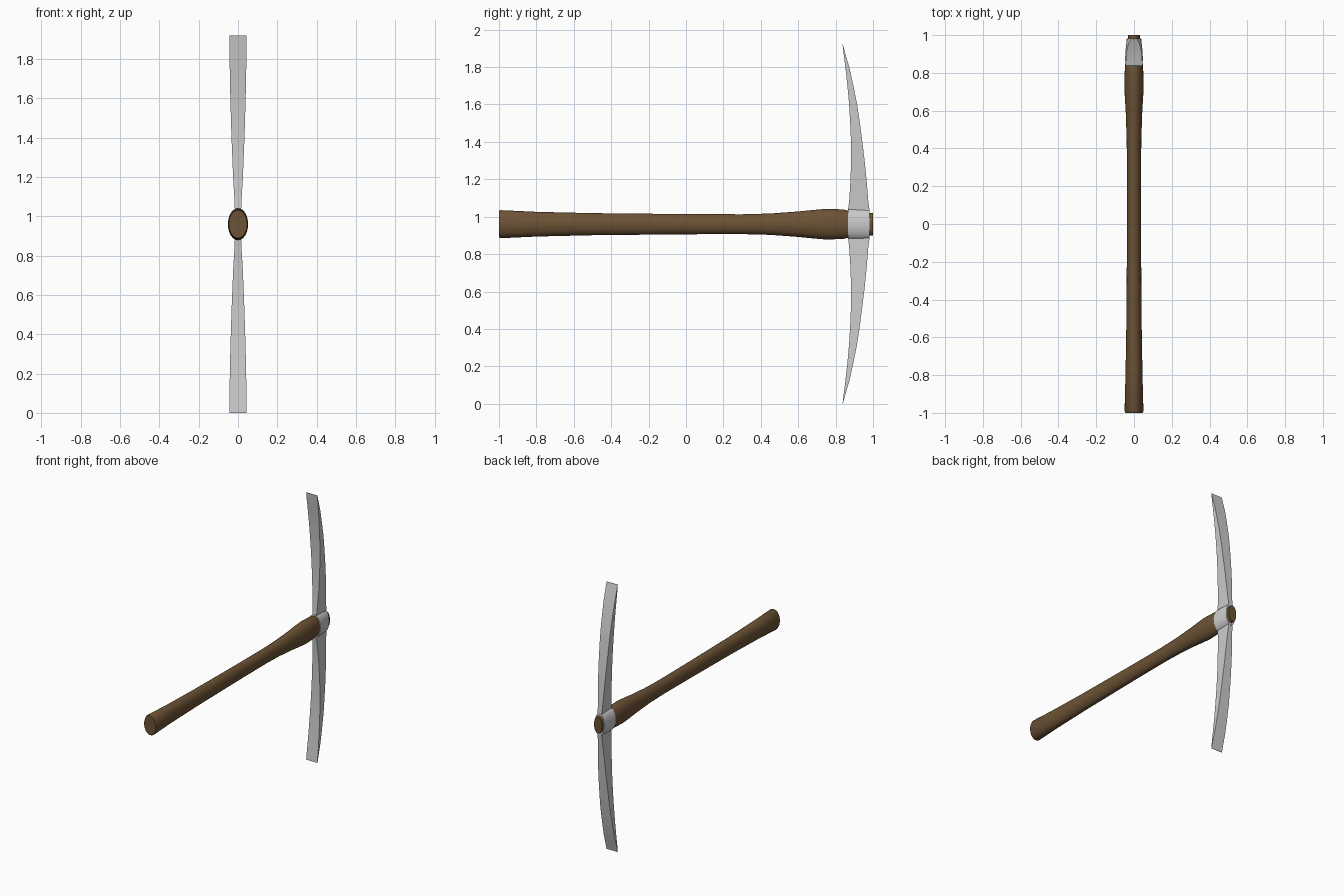
import bpy, bmesh
from math import sin, cos, pi

if "Cube" in bpy.data.objects:
    bpy.data.objects.remove(bpy.data.objects["Cube"])

ZC = 0.96  # height of the handle axis


def ellipse(rx, rz, y, n=32):
    return [(rx * cos(2 * pi * i / n), y, ZC + rz * sin(2 * pi * i / n)) for i in range(n)]


def loft(name, rings, angle, mat=None, closed=False):
    """Skin a row of rings; cap the ends, or join last ring to first."""
    bm = bmesh.new()
    vs = [[bm.verts.new(p) for p in r] for r in rings]
    n = len(vs[0])
    pairs = list(zip(vs, vs[1:])) + ([(vs[-1], vs[0])] if closed else [])
    for a, b in pairs:
        for i in range(n):
            j = (i + 1) % n
            bm.faces.new((a[i], a[j], b[j], b[i]))
    if not closed:
        bm.faces.new(vs[0])
        bm.faces.new(vs[-1])
    bmesh.ops.recalc_face_normals(bm, faces=bm.faces)
    me = bpy.data.meshes.new(name)
    bm.to_mesh(me)
    bm.free()
    ob = bpy.data.objects.new(name, me)
    bpy.context.collection.objects.link(ob)
    if mat:
        me.materials.append(mat)
    bpy.ops.object.select_all(action='DESELECT')
    ob.select_set(True)
    bpy.context.view_layer.objects.active = ob
    bpy.ops.object.shade_smooth_by_angle(angle=angle)
    return ob


wood = bpy.data.materials.new("wood")
wood.diffuse_color = (0.15, 0.085, 0.035, 1)
wood.use_nodes = True
wood.node_tree.nodes["Principled BSDF"].inputs["Base Color"].default_value = wood.diffuse_color

# Wooden handle: y, half width, half height
handle = [(-1.0, .046, .070), (-.99, .050, .075), (-.8, .045, .066), (-.5, .040, .059),
          (0, .037, .054), (.3, .037, .053), (.45, .039, .057), (.6, .044, .068),
          (.68, .049, .076), (.75, .051, .082), (.84, .048, .079), (.875, .042, .070),
          (.9, .036, .064), (1.0, .031, .060)]
loft("handle", [ellipse(rx, rz, y) for y, rx, rz in handle], 0.7, wood)

# Metal eye around the handle
eye = [(.866, .048, .083), (.925, .044, .083), (.982, .038, .080),
       (.982, .032, .062), (.866, .042, .070)]
loft("head_eye", [ellipse(rx, rz, y) for y, rx, rz in eye], 0.6, closed=True)

# Blades: distance from axis, inner y, outer y, half width
blade = [(.070, .866, .982, .016), (.12, .872, .975, .018), (.24, .880, .965, .025),
         (.34, .882, .955, .029), (.44, .882, .943, .033), (.54, .878, .930, .036),
         (.64, .872, .915, .039), (.74, .863, .895, .041), (.84, .852, .873, .043),
         (.90, .844, .855, .044), (.96, .837, .839, .044)]
for side, name in ((1, "blade_upper"), (-1, "blade_lower")):
    loft(name, [[(-w, yi, ZC + side * d), (w, yi, ZC + side * d),
                 (w, yo, ZC + side * d), (-w, yo, ZC + side * d)]
                for d, yi, yo, w in blade], 0.6)
